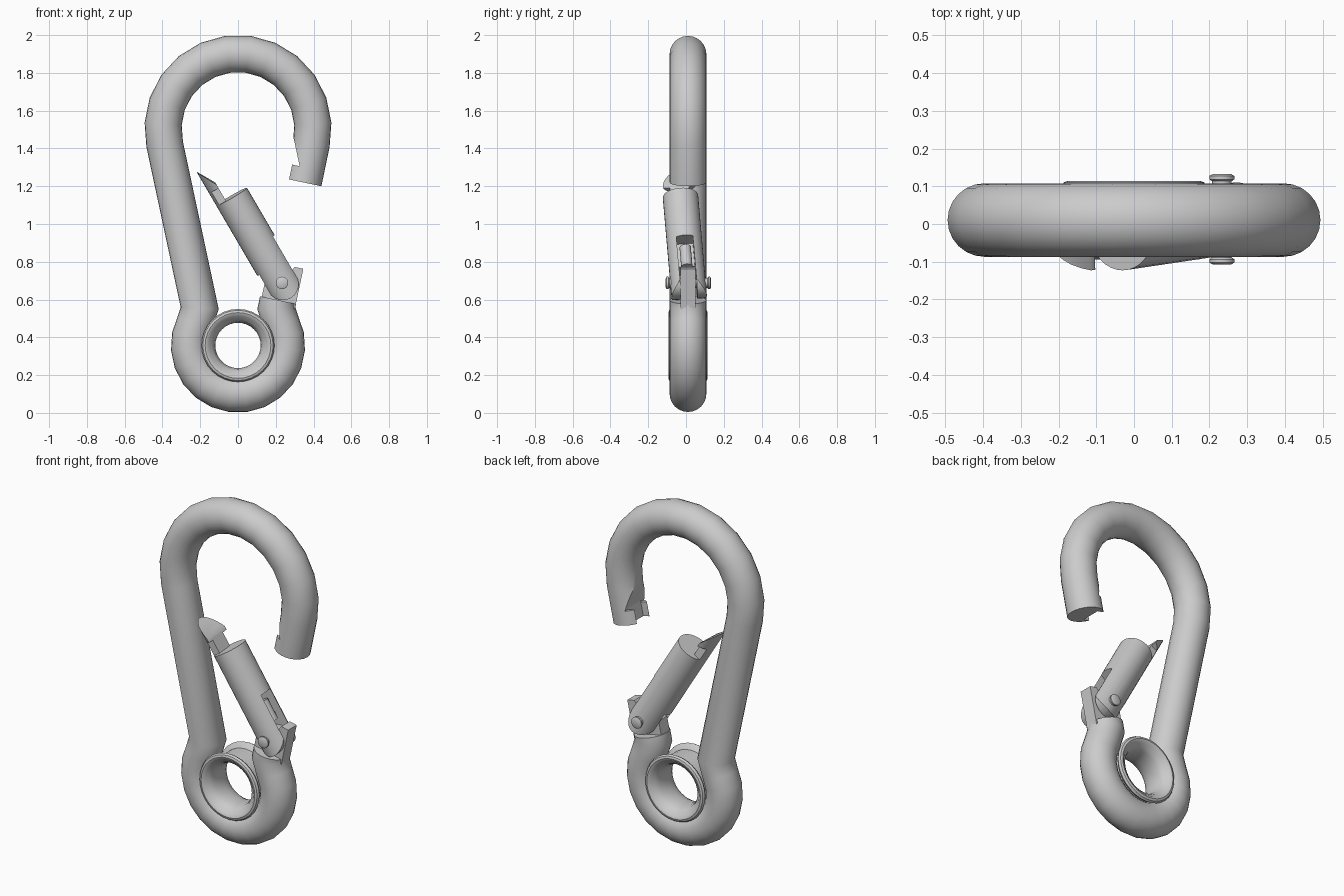
import bpy, bmesh
from math import sin, cos, pi, radians
from mathutils import Matrix, Vector

if "Cube" in bpy.data.objects:
    bpy.data.objects.remove(bpy.data.objects["Cube"])

R = 0.0975          # stock radius
MID = 0.0105        # depth of the centre plane
HINGE = (0.233, MID, 0.688)
EYE = (0, MID, 0.357)

steel = bpy.data.materials.new("grey_steel")
steel.use_nodes = True
steel.diffuse_color = (0.6, 0.6, 0.6, 1)
steel.node_tree.nodes["Principled BSDF"].inputs["Base Color"].default_value = (0.6, 0.6, 0.6, 1)


def place(origin, tilt, lean=0):
    return (Matrix.Translation(origin) @ Matrix.Rotation(radians(tilt), 4, 'Y')
            @ Matrix.Rotation(radians(lean), 4, 'X'))


def finish(bm, name, matrix=Matrix()):
    bmesh.ops.remove_doubles(bm, verts=bm.verts, dist=1e-5)
    bmesh.ops.recalc_face_normals(bm, faces=bm.faces)
    bm.transform(matrix)
    mesh = bpy.data.meshes.new(name)
    bm.to_mesh(mesh)
    bm.free()
    mesh.materials.append(steel)
    ob = bpy.data.objects.new(name, mesh)
    bpy.context.collection.objects.link(ob)
    return ob


def prism(name, points, half, matrix):
    """Extrude an (x, z) outline through the depth."""
    bm = bmesh.new()
    face = bm.faces.new([bm.verts.new((x, -half, z)) for x, z in points])
    ext = bmesh.ops.extrude_face_region(bm, geom=[face])["geom"]
    moved = [v for v in ext if isinstance(v, bmesh.types.BMVert)]
    bmesh.ops.translate(bm, verts=moved, vec=(0, 2 * half, 0))
    return finish(bm, name, matrix)


def rod(name, radius, z0, z1, matrix, x=0, sides=32):
    bm = bmesh.new()
    bmesh.ops.create_cone(bm, cap_ends=True, segments=sides, radius1=radius, radius2=radius,
                          depth=z1 - z0, matrix=Matrix.Translation((x, 0, (z0 + z1) / 2)))
    return finish(bm, name, matrix)


def lathe(name, profile, closed, origin, steps=32):
    """Turn an (r, y) profile about the depth axis."""
    bm = bmesh.new()
    vs = [bm.verts.new((r, y, 0)) for r, y in profile]
    es = [bm.edges.new(p) for p in zip(vs, vs[1:])]
    if closed:
        es.append(bm.edges.new((vs[-1], vs[0])))
    bmesh.ops.spin(bm, geom=vs + es, cent=(0, 0, 0), axis=(0, 1, 0), angle=2 * pi, steps=steps)
    return finish(bm, name, Matrix.Translation(origin))


def tube(name, path, sides=24):
    """Sweep a round section along a flat path with mitred corners."""
    bm = bmesh.new()
    pts = [Vector(p) for p in path]
    rings = []
    for i, p in enumerate(pts):
        a = (p - pts[max(i - 1, 0)]).normalized()
        b = (pts[min(i + 1, len(pts) - 1)] - p).normalized()
        t = (a + b).normalized()
        stretch = 1 / max(t.dot(a), t.dot(b))
        n = Vector((t.y, -t.x)) * stretch * R
        ring = []
        for k in range(sides):
            ang = 2 * pi * k / sides
            q = p + n * cos(ang)
            ring.append(bm.verts.new((q.x, MID + R * sin(ang), q.y)))
        rings.append(ring)
    for r0, r1 in zip(rings, rings[1:]):
        for k in range(sides):
            j = (k + 1) % sides
            bm.faces.new((r0[k], r0[j], r1[j], r1[k]))
    bm.faces.new(rings[0])
    bm.faces.new(rings[-1])
    return finish(bm, name)


def carve(ob, cutter, operation='DIFFERENCE'):
    mod = ob.modifiers.new("carve", 'BOOLEAN')
    mod.operation, mod.object, mod.solver = operation, cutter, 'EXACT'
    bpy.context.view_layer.objects.active = ob
    bpy.ops.object.modifier_apply(modifier=mod.name)
    bpy.data.objects.remove(cutter)


# Hook body: top bend, straight leg and lower eye
def arc(cx, cz, r, a0, a1, n):
    angles = [radians(a0 + (a1 - a0) * i / n) for i in range(n + 1)]
    return [(cx + r * cos(a), cz + r * sin(a)) for a in angles]


body = tube("hook_body", [(0.346, 1.22)] + arc(0, 1.505, 0.397, -12, 192, 13)
            + [(-0.203, 0.555)] + arc(0, 0.357, 0.257, 153, 387, 15)
            + [(0.203, 0.555), (0.212, 0.597)])

# Latch seat in the nose: a wide wedge and a narrow neck slot
nose = place((0.346, MID, 1.22), 12)
carve(body, prism("wedge_cutter", [(-0.037, 0.08), (-0.2, 0.08), (-0.2, 0.42), (-0.095, 0.21)], 0.15, nose))
carve(body, prism("slot_cutter", [(-0.037, -0.05), (-0.2, -0.05), (-0.2, 0.09), (-0.037, 0.09)], 0.058, nose))

# Hinge tongue
tongue = prism("hinge_tongue", [(-0.088, -0.03), (0.0965, -0.03), (0.0965, 0.19), (0.05, 0.19),
                                (0.03, 0.15), (-0.04, 0.13), (-0.088, 0.08)],
               0.039, place((0.212, MID, 0.597), 12))

# Gate: round bar with a rounded foot and a slot for the tongue
swing = place(HINGE, -30.3, 4.3)
gate = rod("gate", 0.094, -0.12, 0.53, swing)
carve(gate, prism("foot_shape", arc(0, 0, 0.086, 180, 360, 12) + [(0.12, 0.05), (0.12, 0.6), (-0.12, 0.6), (-0.12, 0.05)],
                  0.15, swing), 'INTERSECT')
carve(gate, prism("tongue_slot", [(-0.15, -0.15), (0.15, -0.15), (0.15, 0.24), (0, 0.24), (0, 0.1), (-0.15, 0.1)],
                  0.044, swing))
plunger = rod("spring_plunger", 0.03, 0.08, 0.2, swing, x=0.035, sides=16)

# Latch: neck and wedge head, both cut from the same round bar
neck = rod("latch_neck", 0.094, 0.5, 0.62, swing)
carve(neck, prism("neck_shape", [(-0.2, 0.4), (-0.037, 0.4), (-0.037, 0.7), (-0.2, 0.7)], 0.05, swing), 'INTERSECT')
head = rod("latch_head", 0.094, 0.61, 0.9, swing)
carve(head, prism("head_shape", [(-0.2, 0.5), (-0.037, 0.5), (-0.037, 0.632), (-0.098, 0.745), (-0.2, 0.745)],
                  0.2, swing), 'INTERSECT')

# Hinge pin with rounded heads
half_pin = [(0, 0.12), (0.024, 0.12), (0.033, 0.115), (0.033, 0.106), (0.026, 0.101), (0.026, 0.08)]
pin = lathe("hinge_pin", half_pin + [(r, -y) for r, y in reversed(half_pin)], False,
            (HINGE[0], 0.0125, HINGE[2]), 20)

# Eyelet: flared sleeve with a beaded rim on both faces
half_eye = [(0.12, 0.02), (0.126, 0.055), (0.138, 0.08), (0.155, 0.092), (0.162, 0.1), (0.174, 0.104),
            (0.186, 0.1), (0.193, 0.088), (0.186, 0.075), (0.165, 0.06)]
eyelet = lathe("eyelet", half_eye + [(r, -y) for r, y in reversed(half_eye)], True, EYE)

# Smooth shading with crisp edges
bpy.ops.object.select_all(action='DESELECT')
for ob in (body, tongue, gate, plunger, neck, head, pin, eyelet):
    ob.select_set(True)
    bpy.context.view_layer.objects.active = ob
bpy.ops.object.shade_smooth_by_angle(angle=radians(32))
